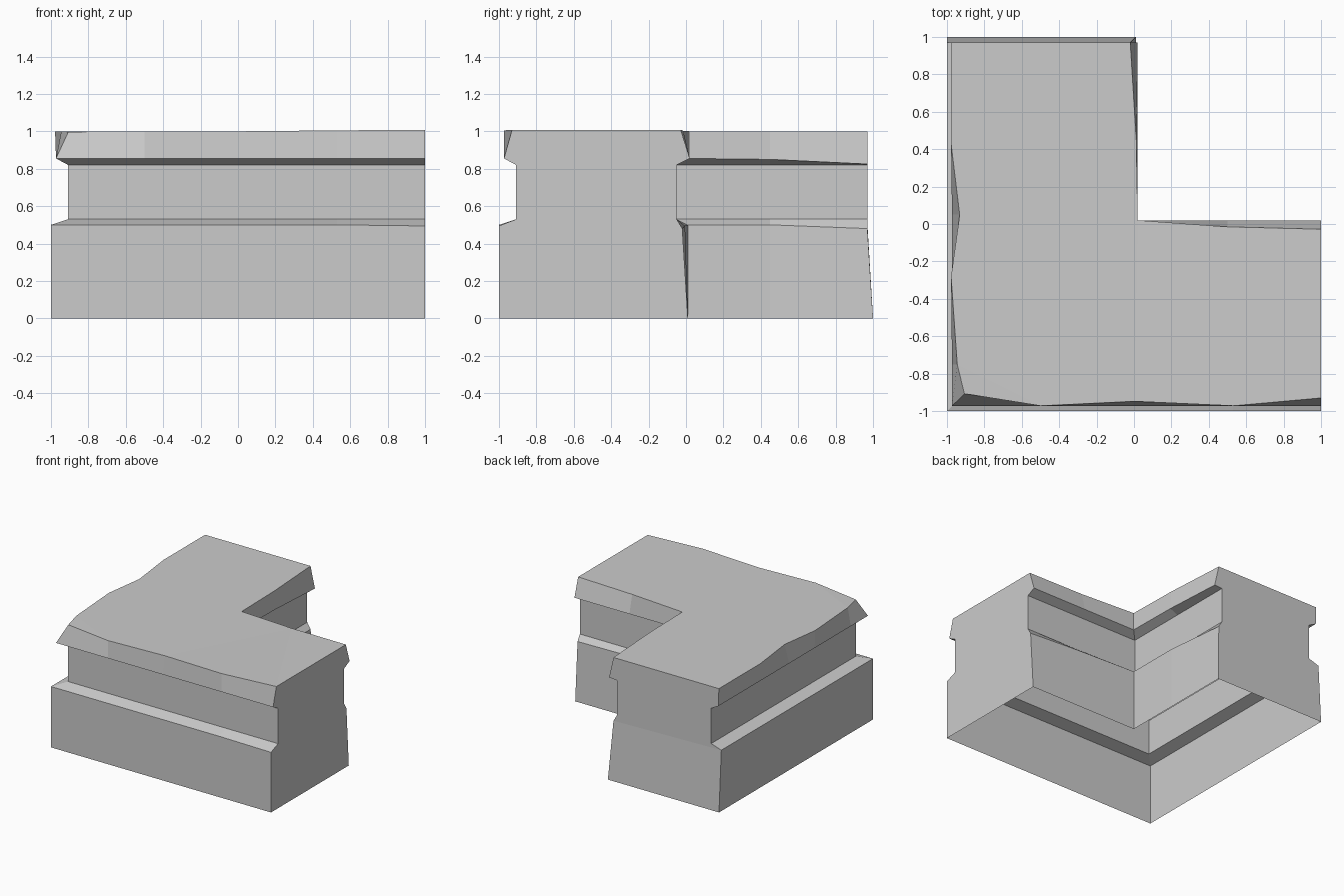
import bpy, bmesh

if "Cube" in bpy.data.objects:
    bpy.data.objects.remove(bpy.data.objects["Cube"])

# Wall profiles: (inset from the plan outline, height) from base to lip
OUTER = [(0, 0), (0, 0.5), (0.092, 0.53), (0.092, 0.82), (0.027, 0.855)]
INNER = [(-0.01, 0), (-0.01, 0.5), (0.05, 0.53), (0.05, 0.82), (-0.02, 0.855)]

# Stations round the L plan: profile, x, y, inward direction,
# top inset, top height, ledge drop, ledge inset, lip drop
STATIONS = [
    (OUTER, 1, -1, 0, 1, 0.07, 1.008, 0.006, 0, 0),
    (OUTER, 0.53, -1, 0, 1, 0.028, 1.005, 0, 0, 0),
    (OUTER, 0, -1, 0, 1, 0.052, 1.0, 0, 0, 0),
    (OUTER, -0.5, -1, 0, 1, 0.028, 1.0, 0, 0, 0),
    (OUTER, -1, -1, 1, 1, 0.093, 0.997, 0, 0, 0),
    (OUTER, -1, -0.75, 1, 0, 0.055, 1.0, 0, 0, 0),
    (OUTER, -1, -0.28, 1, 0, 0.022, 1.0, 0, 0, 0),
    (OUTER, -1, 0.05, 1, 0, 0.068, 1.0, 0, 0, 0),
    (OUTER, -1, 0.43, 1, 0, 0.022, 1.0, 0, 0, 0),
    (OUTER, -1, 1, 1, 0, 0.022, 1.0, 0, 0, 0),
    (INNER, 0, 1, -1, 0, 0.02, 1.0, 0.02, 0.03, 0.03),
    (INNER, 0, 0.45, -1, 0, -0.012, 1.0, 0, 0, 0.005),
    (INNER, 0, 0, -1, -1, -0.02, 1.0, 0, 0, 0),
    (INNER, 0.5, 0, 0, -1, 0.015, 1.003, 0.005, 0.015, 0),
    (INNER, 1, 0, 0, -1, 0.028, 1.008, 0.02, 0.03, 0),
]

bm = bmesh.new()
columns = []
for prof, x, y, dx, dy, top_in, top_z, drop, ledge_in, lip_drop in STATIONS:
    rows = list(prof) + [(top_in, top_z)]
    rows[1] = (rows[1][0] + ledge_in, rows[1][1] - drop)
    rows[4] = (rows[4][0], rows[4][1] - lip_drop)
    col = []
    for i, (inset, z) in enumerate(rows):
        lean = 0.03 if y == 1 and i > 0 else 0     # back end leans in
        col.append(bm.verts.new((x + dx * inset, y + dy * inset - lean, z)))
    columns.append(col)

# Walls and end caps as one closed band, open underneath
for k, a in enumerate(columns):
    b = columns[(k + 1) % len(columns)]
    for i in range(len(a) - 1):
        bm.faces.new((a[i], a[i + 1], b[i + 1], b[i]))

# Uneven flat top
bm.faces.new([c[-1] for c in columns])
bmesh.ops.recalc_face_normals(bm, faces=bm.faces)
bmesh.ops.triangulate(bm, faces=[f for f in bm.faces if len(f.verts) > 4])

mesh = bpy.data.meshes.new("corner_wall")
bm.to_mesh(mesh)
bm.free()
bpy.context.collection.objects.link(bpy.data.objects.new("corner_wall", mesh))
